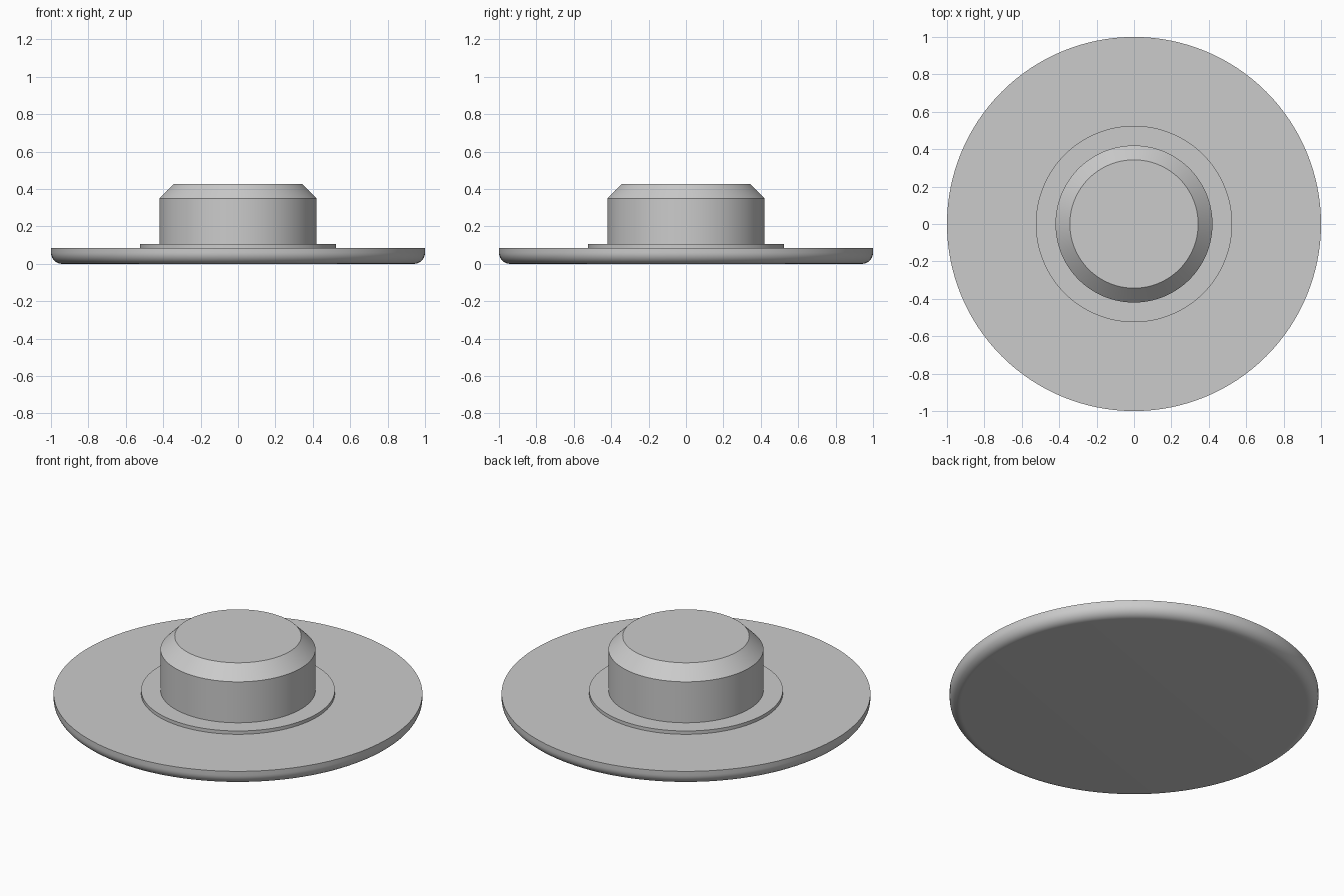
import bpy
import bmesh
import math

cube = bpy.data.objects.get("Cube")
if cube:
    bpy.data.objects.remove(cube, do_unlink=True)

SEGMENTS = 128

grey = bpy.data.materials.new("plain grey")
grey.use_nodes = True
colour = (0.6, 0.6, 0.6, 1.0)
grey.diffuse_color = colour
grey.node_tree.nodes["Principled BSDF"].inputs["Base Color"].default_value = colour


def lathe(name, profile):
    """Turn a (radius, height) profile around z and cap both ends."""
    bm = bmesh.new()
    rings = []
    for r, z in profile:
        angles = [math.tau * i / SEGMENTS for i in range(SEGMENTS)]
        rings.append([bm.verts.new((r * math.cos(a), r * math.sin(a), z)) for a in angles])
    for low, high in zip(rings, rings[1:]):
        for i in range(SEGMENTS):
            j = (i + 1) % SEGMENTS
            bm.faces.new((low[i], low[j], high[j], high[i]))
    bm.faces.new(rings[0][::-1])
    bm.faces.new(rings[-1])
    mesh = bpy.data.meshes.new(name)
    bm.to_mesh(mesh)
    bm.free()
    mesh.materials.append(grey)
    obj = bpy.data.objects.new(name, mesh)
    bpy.context.collection.objects.link(obj)
    bpy.ops.object.select_all(action="DESELECT")
    obj.select_set(True)
    bpy.context.view_layer.objects.active = obj
    bpy.ops.object.shade_smooth_by_angle(angle=math.radians(30))
    return obj


# Wide base disc with a rounded lower edge
fillet, steps = 0.06, 10
arc = [math.pi / 2 * i / steps for i in range(steps + 1)]
rim = [(1 - fillet + fillet * math.sin(a), fillet - fillet * math.cos(a)) for a in arc]
lathe("base_disc", rim + [(1, 0.085)])

# Thin raised collar
lathe("collar", [(0.525, 0.08), (0.525, 0.105)])

# Central hub with a chamfered top
lathe("hub", [(0.42, 0.1), (0.42, 0.35), (0.343, 0.428)])
